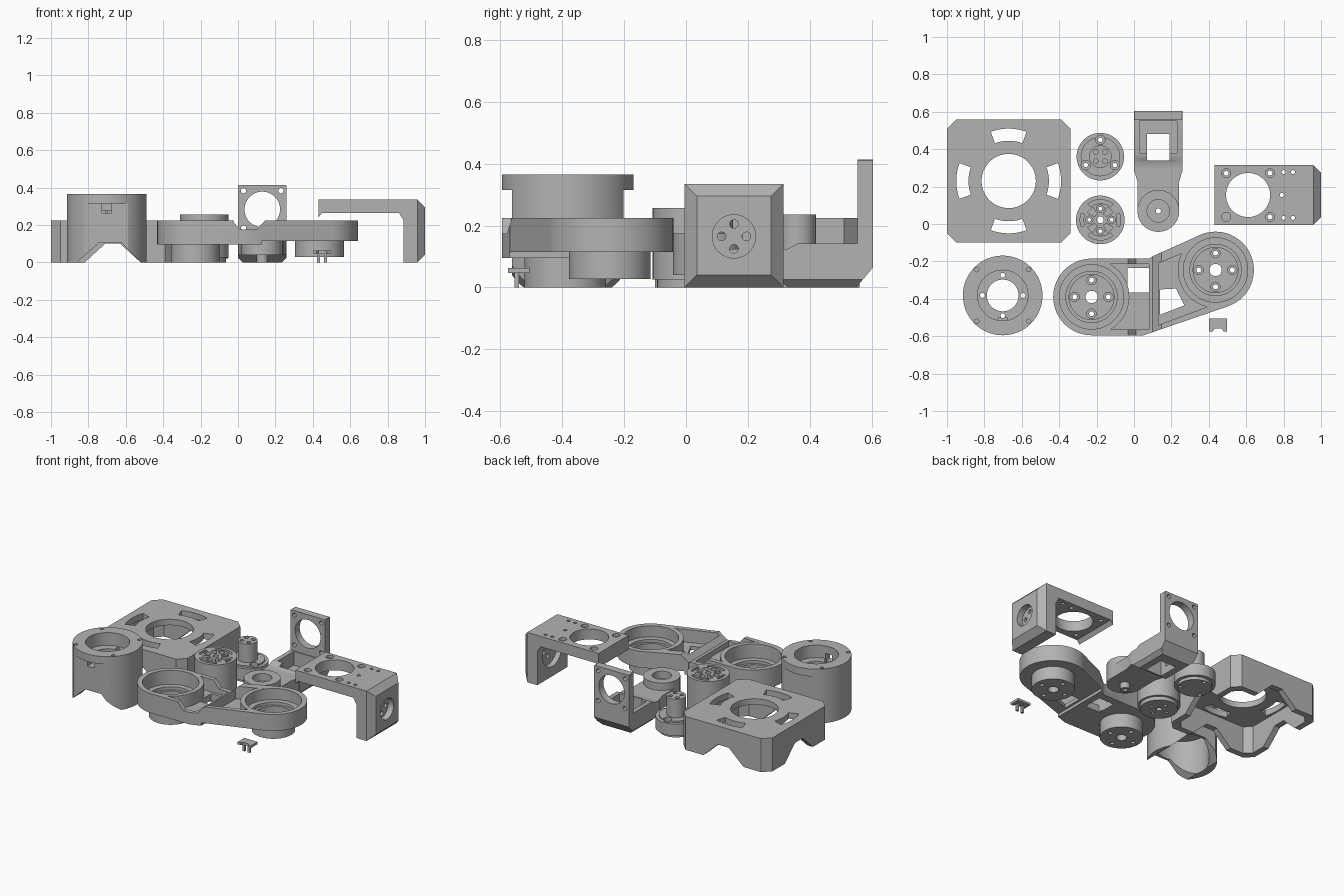
import bpy, bmesh, math
from mathutils import Vector

if "Cube" in bpy.data.objects:
    bpy.data.objects.remove(bpy.data.objects["Cube"])

grey = bpy.data.materials.new("matte_grey")
grey.diffuse_color = (0.45, 0.45, 0.45, 1)
grey.use_nodes = True
grey.node_tree.nodes["Principled BSDF"].inputs["Base Color"].default_value = grey.diffuse_color


def prism(pts, a, b, axis="z", name="piece"):
    """Extrude a 2D outline from a to b along an axis."""
    place = {"z": lambda u, v, w: (u, v, w), "y": lambda u, v, w: (u, w, v),
             "x": lambda u, v, w: (w, u, v)}[axis]
    bm = bmesh.new()
    low = [bm.verts.new(place(u, v, a)) for u, v in pts]
    top = [bm.verts.new(place(u, v, b)) for u, v in pts]
    bm.faces.new(low)
    bm.faces.new(top)
    n = len(pts)
    for i in range(n):
        bm.faces.new((low[i], low[(i + 1) % n], top[(i + 1) % n], top[i]))
    bmesh.ops.recalc_face_normals(bm, faces=bm.faces)
    me = bpy.data.meshes.new(name)
    bm.to_mesh(me)
    bm.free()
    ob = bpy.data.objects.new(name, me)
    bpy.context.collection.objects.link(ob)
    return ob


def circle(x, y, r, n=48):
    return [(x + r * math.cos(2 * math.pi * i / n), y + r * math.sin(2 * math.pi * i / n)) for i in range(n)]


def cyl(x, y, r, a, b, axis="z", name="piece", n=48):
    return prism(circle(x, y, r, n), a, b, axis, name)


def rect(x0, x1, y0, y1):
    return [(x0, y0), (x1, y0), (x1, y1), (x0, y1)]


def box(x0, x1, y0, y1, z0, z1, name="piece"):
    return prism(rect(x0, x1, y0, y1), z0, z1, "z", name)


def octagon(x0, x1, y0, y1, c):
    return [(x0 + c, y0), (x1 - c, y0), (x1, y0 + c), (x1, y1 - c),
            (x1 - c, y1), (x0 + c, y1), (x0, y1 - c), (x0, y0 + c)]


def arc(x, y, r0, r1, mid, half, n=10):
    t = [math.radians(mid - half + 2 * half * i / n) for i in range(n + 1)]
    return ([(x + r1 * math.cos(a), y + r1 * math.sin(a)) for a in t] +
            [(x + r0 * math.cos(a), y + r0 * math.sin(a)) for a in reversed(t)])


def ring(x, y, r, n, start=0):
    return [(x + r * math.cos(math.radians(start + 360 * i / n)),
             y + r * math.sin(math.radians(start + 360 * i / n))) for i in range(n)]


def combine(ob, others, op="DIFFERENCE"):
    for o in others:
        m = ob.modifiers.new("bool", "BOOLEAN")
        m.operation, m.object, m.solver = op, o, "EXACT"
    dg = bpy.context.evaluated_depsgraph_get()
    dg.update()
    me = bpy.data.meshes.new_from_object(ob.evaluated_get(dg))
    ob.modifiers.clear()
    ob.data = me
    for o in others:
        bpy.data.objects.remove(o, do_unlink=True)
    return ob


def screws(points, floor, top, r=0.013, head=0.024, sink=0.02):
    """Through holes with a wider sunk head."""
    out = []
    for x, y in points:
        out.append(cyl(x, y, r, floor - 0.01, top + 0.01, n=16))
        if head:
            out.append(cyl(x, y, head, top - sink, top + 0.01, n=20))
    return out


# Base cover: hollow box with four feet, round opening and curved slots
bx, by = -0.67, 0.23
base = prism(octagon(-1, -0.34, -0.1, 0.56, 0.05), 0, 0.225, name="base_cover")
cuts = [prism(octagon(-0.96, -0.38, -0.06, 0.52, 0.045), -0.1, 0.185),
        cyl(bx, by, 0.145, 0.1, 0.3, n=64)]
cuts += [prism(arc(bx, by, 0.215, 0.28, a, 20), 0.1, 0.3) for a in (0, 90, 180, 270)]
gap = lambda c: [(c - 0.16, -0.01), (c + 0.16, -0.01), (c + 0.04, 0.1), (c - 0.04, 0.1)]
cuts += [prism(gap(bx), -0.3, 0.8, "y"), prism(gap(by), -1.2, -0.2, "x")]
combine(base, cuts)

# Motor housing: round collar over a flat-sided skirt
hx, hy = -0.702, -0.382
housing = cyl(hx, hy, 0.213, 0, 0.365, name="motor_housing", n=64)
cuts = [box(hx - 0.3, hx + 0.3, hy + s * 0.24 - 0.06, hy + s * 0.24 + 0.06, -0.1, 0.315) for s in (-1, 1)]
cuts += [cyl(hx, hy, 0.165, -0.1, 0.24), cyl(hx, hy, 0.135, 0.28, 0.4), cyl(hx, hy, 0.085, 0.1, 0.4),
         box(hx - 0.025, hx + 0.025, hy - 0.25, hy - 0.12, 0.265, 0.314),
         prism([(hx - 0.17, -0.01), (hx + 0.19, -0.01), (hx + 0.08, 0.105), (hx - 0.04, 0.105)], -0.7, 0, "y")]
cuts += screws(ring(hx, hy, 0.108, 4), 0.23, 0.28, 0.013, None)
cuts += [cyl(x, y, 0.012, 0.3, 0.4, n=16) for x, y in ring(hx, hy, 0.196, 4, 45)]
combine(housing, cuts)

# Stepped coupling with a narrow neck
cx, cy = -0.18, 0.36
coupling = cyl(cx, cy, 0.127, 0.02, 0.1, name="stepped_coupling")
combine(coupling, [cyl(cx, cy, 0.105, 0, 0.11), cyl(cx, cy, 0.06, 0.05, 0.235)], "UNION")
combine(coupling, screws(ring(cx, cy, 0.09, 3, 90), 0, 0.11, 0.012, 0.025, 0.03) +
        [cyl(x, y, 0.013, 0.17, 0.3, n=16) for x, y in ring(cx, cy, 0.035, 4, 45)])

# Drum coupling with slotted top
dx, dy = -0.18, 0.022
drum = cyl(dx, dy, 0.13, 0.025, 0.257, name="drum_coupling")
combine(drum, [cyl(dx, dy, 0.115, 0, 0.1)], "UNION")
cuts = [prism(arc(dx, dy, 0.088, 0.108, a, 38), 0.15, 0.3) for a in (90, 270)]
cuts += [prism(arc(dx, dy, 0.035, 0.078, a, 15), 0.15, 0.3) for a in (45, 135, 225, 315)]
cuts += [prism(arc(dx, dy, 0.09, 0.108, a, 20), 0.15, 0.3) for a in (0, 180)]
cuts += screws(ring(dx, dy, 0.06, 4), 0, 0.257, 0.01, 0.02)
cuts += [cyl(dx, dy, 0.018, -0.1, 0.3, n=20)]
combine(drum, cuts)

# Wrist bracket: open box, upright plate with a round opening, pivot disc
wx = 0.13
side = [(0.28, 0.04), (0.33, 0), (0.55, 0), (0.605, 0.065), (0.605, 0.413), (0.555, 0.413),
        (0.555, 0.142), (0.36, 0.142), (0.33, 0.125), (0.28, 0.125)]
wrist = prism(side, 0, 0.26, "x", "wrist_bracket")
cuts = [box(0.03, 0.23, 0.38, 0.55, 0.05, 0.2), box(0.07, 0.19, 0.34, 0.48, -0.1, 0.3),
        cyl(wx, 0.283, 0.095, 0.5, 0.7, "y")]
cuts += [cyl(wx + s * 0.1, 0.283 + t * 0.1, 0.014, 0.5, 0.7, "y", n=16) for s in (-1, 1) for t in (-1, 1)]
# bevels along the lower and upper long edges
for x, s in ((0, 1), (0.26, -1)):
    cuts.append(prism([(x - s * 0.01, -0.01), (x + s * 0.035, -0.01), (x - s * 0.01, 0.035)], 0, 0.7, "y"))
    cuts.append(prism([(x - s * 0.01, 0.42), (x + s * 0.01, 0.42), (x - s * 0.01, 0.4)], 0.5, 0.7, "y"))
combine(wrist, cuts)
neck = [(0.02, 0.07), (0.24, 0.07), (0.24, 0.22), (0.26, 0.29), (0, 0.29), (0.02, 0.22)]
combine(wrist, [prism(neck, 0.04, 0.125), cyl(wx, 0.07, 0.112, 0.04, 0.175), cyl(wx, 0.07, 0.03, 0, 0.08)], "UNION")
combine(wrist, [cyl(wx, 0.07, 0.06, 0.125, 0.3), cyl(wx, 0.07, 0.014, -0.1, 0.3, n=16)])

# End bracket: drilled plate with a folded, bevelled end block
prof = [(0.43, 0.24), (0.45, 0.265), (0.86, 0.265), (0.885, 0.225), (0.885, 0),
        (0.96, 0), (1, 0.04), (1, 0.295), (0.96, 0.335), (0.43, 0.335)]
end = prism(prof, -0.005, 0.315, "y", "end_bracket")
cuts = []
for y, s in ((-0.005, 1), (0.315, -1)):
    cuts.append(prism([(1.01, y - s * 0.01), (0.95, y - s * 0.01), (1.01, y + s * 0.05)], -0.1, 0.4))
ey = 0.155
cuts += [cyl(0.61, ey, 0.118, 0.2, 0.4, n=64), cyl(ey, 0.165, 0.07, 0.96, 1.1, "x"),
         cyl(ey, 0.165, 0.1, 0.8, 0.92, "x")]
cuts += [cyl(y, z, 0.014, 0.8, 1.1, "x", n=16) for y, z in ring(ey, 0.165, 0.04, 4)]
cuts += screws([(0.61 + s * 0.117, ey + t * 0.117) for s in (-1, 1) for t in (-1, 1)], 0.24, 0.335)
cuts += [cyl(x, ey + t, 0.011, 0.2, 0.4, n=16) for x in (0.8, 0.85) for t in (-0.122, 0.122)]
cuts += [cyl(0.79, ey, 0.011, 0.2, 0.4, n=16)]
combine(end, cuts)

# Double arm: two bearing cups joined by a bent, windowed web
p, q = (-0.227, -0.39), (0.436, -0.246)
arm = prism([(p[0], -0.595), (0.05, -0.595), (0.125, -0.57), (0.125, -0.16), (0.08, -0.185), (p[0], -0.185)],
            0.095, 0.225, name="double_arm")
web = [(0.1, -0.578), (0.503, -0.44), (0.436, -0.246), (0.36, -0.056), (0.1, -0.172)]
combine(arm, [prism(web, 0.115, 0.225), cyl(*p, 0.205, 0.095, 0.225, n=64),
              cyl(*q, 0.205, 0.115, 0.225, n=64)], "UNION")
pocket_a = [(-0.15, -0.565), (0.08, -0.565), (0.08, -0.215), (-0.15, -0.215)]
pocket_b = [(0.13, -0.54), (0.4, -0.44), (0.3, -0.14), (0.13, -0.21)]
window_b = [(0.14, -0.485), (0.27, -0.435), (0.225, -0.345), (0.14, -0.35)]
cuts = [prism(pocket_a, 0.14, 0.3), prism(pocket_b, 0.14, 0.3), prism(window_b, 0, 0.3),
        box(-0.035, 0.08, -0.365, -0.235, 0, 0.3),
        prism([(-0.04, 0.235), (0.01, 0.175), (0.1, 0.175), (0.155, 0.235)], -0.7, 0, "y")]
combine(arm, cuts)
for (x, y), low, lip in ((p, 0, 0.095), (q, 0.028, 0.115)):
    combine(arm, [cyl(x, y, 0.202, lip + 0.002, 0.2245, n=64), cyl(x, y, 0.132, low, 0.16, n=64)], "UNION")
    combine(arm, [cyl(x, y, 0.172, lip + 0.035, 0.4, n=64), cyl(x, y, 0.137, lip + 0.015, 0.4, n=64),
                  cyl(x, y, 0.12, low + 0.05, 0.4), cyl(x, y, 0.033, -0.1, 0.4, n=24)] +
            screws(ring(x, y, 0.09, 4), low, low + 0.05, 0.013, 0.025))

# Small clip: notched plate on two pins
clip = prism([(0.4, -0.575), (0.42, -0.575), (0.43, -0.56), (0.47, -0.56), (0.48, -0.575),
              (0.498, -0.575), (0.498, -0.505), (0.4, -0.505)], 0.046, 0.062, name="small_clip")
combine(clip, [box(x - 0.008, x + 0.008, -0.555, -0.54, 0, 0.05) for x in (0.43, 0.468)], "UNION")

# Finish: one colour, smooth curves with sharp edges
for ob in bpy.context.scene.objects:
    ob.data.materials.clear()
    ob.data.materials.append(grey)
    for f in ob.data.polygons:
        f.material_index = 0
    bpy.ops.object.select_all(action="DESELECT")
    ob.select_set(True)
    bpy.context.view_layer.objects.active = ob
    bpy.ops.object.shade_smooth_by_angle(angle=math.radians(30))
